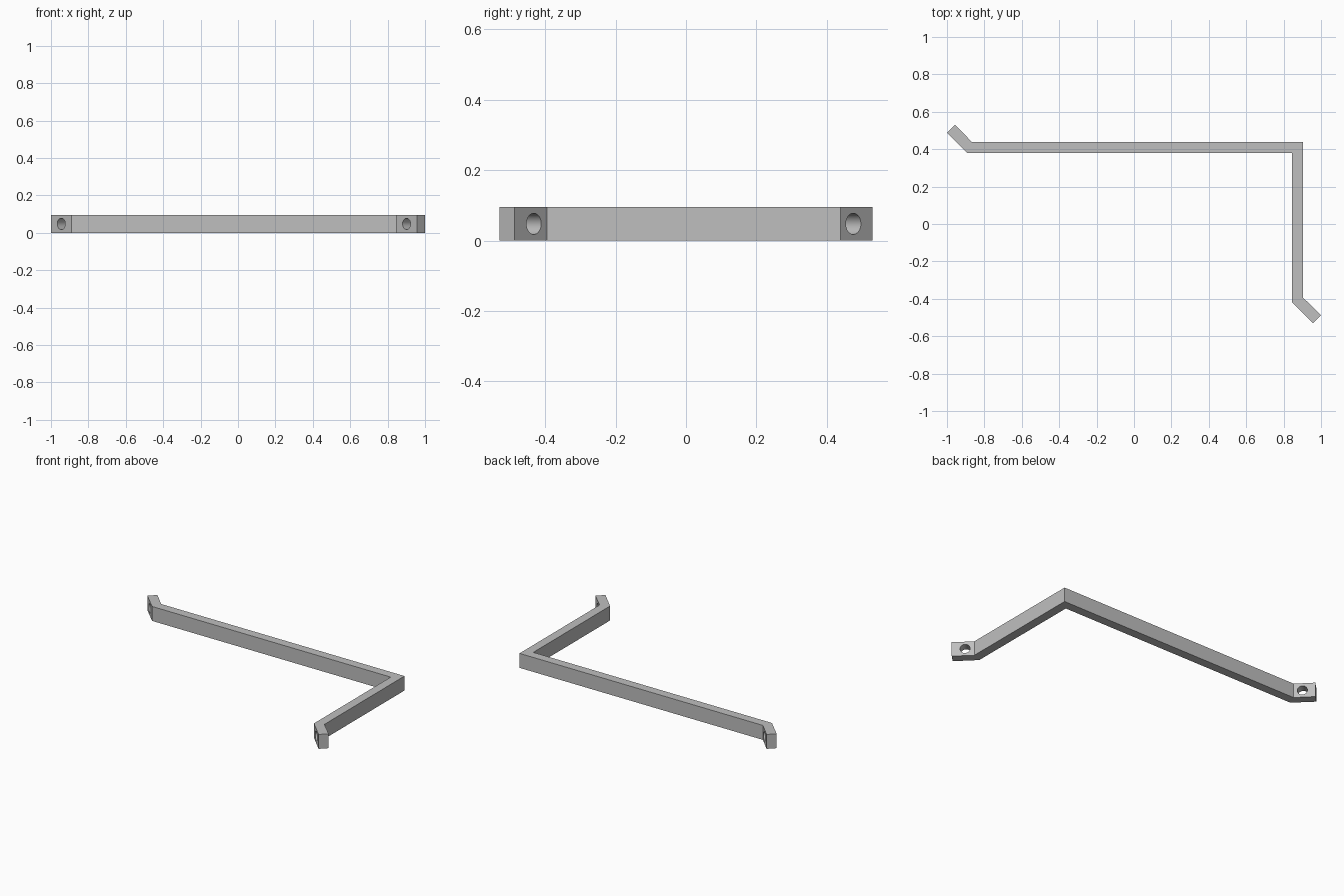
import bpy
import bmesh
from math import radians
from mathutils import Vector, Matrix

if "Cube" in bpy.data.objects:
    bpy.data.objects.remove(bpy.data.objects["Cube"])

HEIGHT = 0.095
HOLE_RADIUS = 0.03

grey = bpy.data.materials.new("plain grey")
grey.use_nodes = True
grey.diffuse_color = (0.52, 0.52, 0.52, 1)
grey.node_tree.nodes["Principled BSDF"].inputs["Base Color"].default_value = (0.52, 0.52, 0.52, 1)


def make_object(name, bm):
    bmesh.ops.recalc_face_normals(bm, faces=bm.faces)
    mesh = bpy.data.meshes.new(name)
    bm.to_mesh(mesh)
    bm.free()
    mesh.materials.append(grey)
    obj = bpy.data.objects.new(name, mesh)
    bpy.context.collection.objects.link(obj)
    return obj


# Angled bar: plan outline with a slanted tab at each end, extruded upward
outline = [
    (-1.0, 0.487), (-0.89, 0.379), (0.845, 0.379), (0.845, -0.418),
    (0.957, -0.53), (1.0, -0.487), (0.904, -0.394), (0.904, 0.438),
    (-0.866, 0.438), (-0.957, 0.53),
]
bm = bmesh.new()
base = bm.faces.new([bm.verts.new((x, y, 0)) for x, y in outline])
top = bmesh.ops.extrude_face_region(bm, geom=[base])
bmesh.ops.translate(bm, vec=(0, 0, HEIGHT),
                    verts=[v for v in top["geom"] if isinstance(v, bmesh.types.BMVert)])
bracket = make_object("angled_bracket", bm)

# Screw holes straight through the tabs
axis = Vector((1, 1, 0)).to_track_quat('Z', 'Y').to_matrix().to_4x4()
for side, centre in (("left", (0.922, -0.453)), ("right", (-0.924, 0.454))):
    bm = bmesh.new()
    bmesh.ops.create_cone(bm, cap_ends=True, segments=48, radius1=HOLE_RADIUS,
                          radius2=HOLE_RADIUS, depth=0.14,
                          matrix=Matrix.Translation((*centre, HEIGHT / 2)) @ axis)
    cutter = make_object(side + "_hole_cutter", bm)
    cutter.hide_render = True
    cut = bracket.modifiers.new(side + "_hole", 'BOOLEAN')
    cut.operation = 'DIFFERENCE'
    cut.solver = 'EXACT'
    cut.object = cutter
    bpy.context.view_layer.objects.active = bracket
    bpy.ops.object.modifier_apply(modifier=cut.name)
    bpy.data.objects.remove(cutter)

# Smooth hole walls, crisp bar edges
bpy.ops.object.select_all(action='DESELECT')
bracket.select_set(True)
bpy.context.view_layer.objects.active = bracket
bpy.ops.object.shade_smooth_by_angle(angle=radians(30))
